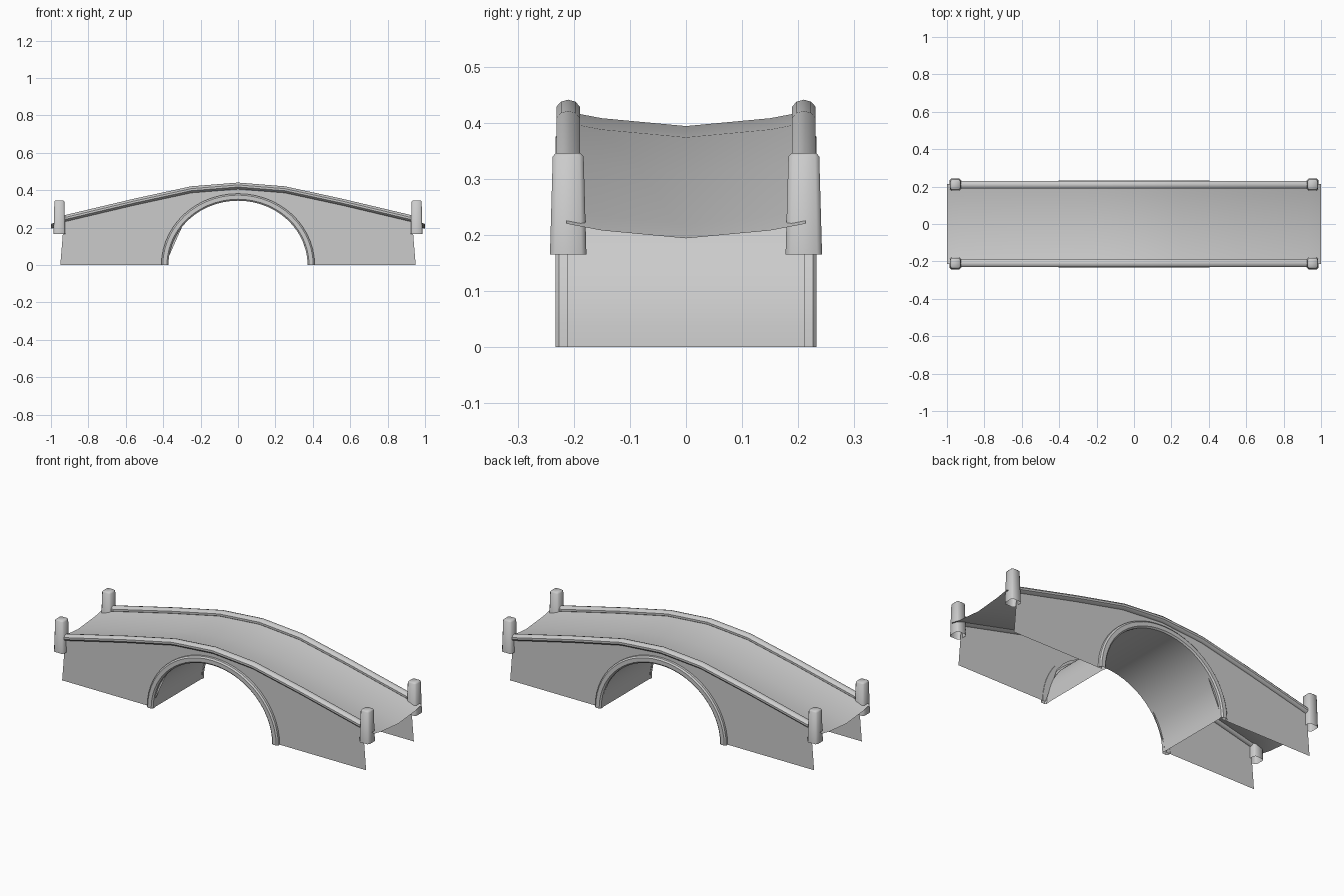
import bpy, bmesh
from math import sin, cos, pi, radians

cube = bpy.data.objects.get("Cube")
if cube:
    bpy.data.objects.remove(cube)

stone = bpy.data.materials.new("grey stone")
stone.use_nodes = True
stone.diffuse_color = (0.6, 0.6, 0.6, 1)
bsdf = next(n for n in stone.node_tree.nodes if n.type == 'BSDF_PRINCIPLED')
bsdf.inputs["Base Color"].default_value = (0.6, 0.6, 0.6, 1)
bsdf.inputs["Roughness"].default_value = 0.8

# Half profile of the hump: distance from the middle, height of the rail top
HUMP = [(0, .44), (.25, .42), (.55, .355), (.93, .265)]
WALL_Y = .213


def mirrored(half):
    return [(-x, z) for x, z in reversed(half[1:])] + half


def finish(name, bm, angle=35):
    bmesh.ops.recalc_face_normals(bm, faces=bm.faces)
    mesh = bpy.data.meshes.new(name)
    bm.to_mesh(mesh)
    bm.free()
    mesh.materials.append(stone)
    ob = bpy.data.objects.new(name, mesh)
    bpy.context.collection.objects.link(ob)
    bpy.ops.object.select_all(action='DESELECT')
    ob.select_set(True)
    bpy.context.view_layer.objects.active = ob
    bpy.ops.object.shade_smooth_by_angle(angle=radians(angle))
    return ob


def loft(name, rows, closed=False):
    """Skin a list of equal-length point rows."""
    bm = bmesh.new()
    grid = [[bm.verts.new(p) for p in row] for row in rows]
    for a, b in zip(grid, grid[1:]):
        n = len(a)
        for i in range(n if closed else n - 1):
            j = (i + 1) % n
            bm.faces.new((a[i], a[j], b[j], b[i]))
    return finish(name, bm)


def arch(rx, rz, steps=28):
    return [(-rx * cos(pi * i / steps), rz * sin(pi * i / steps))
            for i in range(steps + 1)]


# Deck: dished across, following the hump and overhanging both ends
deck_path = mirrored([(x, z - .02) for x, z in HUMP] + [(1.0, .22)])
dish = [(-.213, 0), (-.15, -.012), (0, -.026), (.15, -.012), (.213, 0)]
loft("deck", [[(x, y, z + d) for y, d in dish] for x, z in deck_path])

# Tunnel lining under the deck
loft("tunnel", [[(x, -WALL_Y, z), (x, WALL_Y, z)] for x, z in arch(.375, .345)])

for side, label in ((-1, "front"), (1, "back")):
    # Flat side wall with the arch opening cut from its outline
    bm = bmesh.new()
    top = mirrored([(x, z - .02) for x, z in HUMP])
    outline = [(-.95, 0)] + arch(.39, .362) + [(.95, 0)] + top[::-1]
    bm.faces.new([bm.verts.new((x, side * WALL_Y, z)) for x, z in outline])
    bmesh.ops.triangulate(bm, faces=bm.faces)
    finish(label + "_wall", bm)

    # Raised arch rim with rounded edges
    rim = [(-.018, -.003), (-.018, .013), (-.01, .02), (.012, .02), (.02, .013), (.02, -.003)]
    curves = [arch(.39 + r, .362 + r) for r, _ in rim]
    loft(label + "_arch_rim", [[(c[i][0], side * (WALL_Y + d), c[i][1])
                                for c, (_, d) in zip(curves, rim)]
                               for i in range(len(curves[0]))])

    # Rounded rail along the top of the wall
    ring = [(.022 * cos(pi * k / 5 + pi / 10), .018 * sin(pi * k / 5 + pi / 10))
            for k in range(10)]
    loft(label + "_rail", [[(x, side * .21 + a, z - .017 + b) for a, b in ring]
                           for x, z in mirrored(HUMP)], closed=True)

    # Tapered end posts, chamfered on top and open underneath
    for end, where in ((-1, "right"), (1, "left")):
        levels = [(.165, .0325), (.34, .0275), (.346, .022)]
        bm = bmesh.new()
        rings = []
        for z, h in levels:
            c = h * .72
            plan = [(h, -c), (h, c), (c, h), (-c, h), (-h, c), (-h, -c), (-c, -h), (c, -h)]
            rings.append([bm.verts.new((end * .955 + px * .97, side * .21 + py, z))
                          for px, py in plan])
        for a, b in zip(rings, rings[1:]):
            for i in range(8):
                j = (i + 1) % 8
                bm.faces.new((a[i], a[j], b[j], b[i]))
        bm.faces.new(rings[-1])
        finish(f"{label}_{where}_post", bm, 50)
